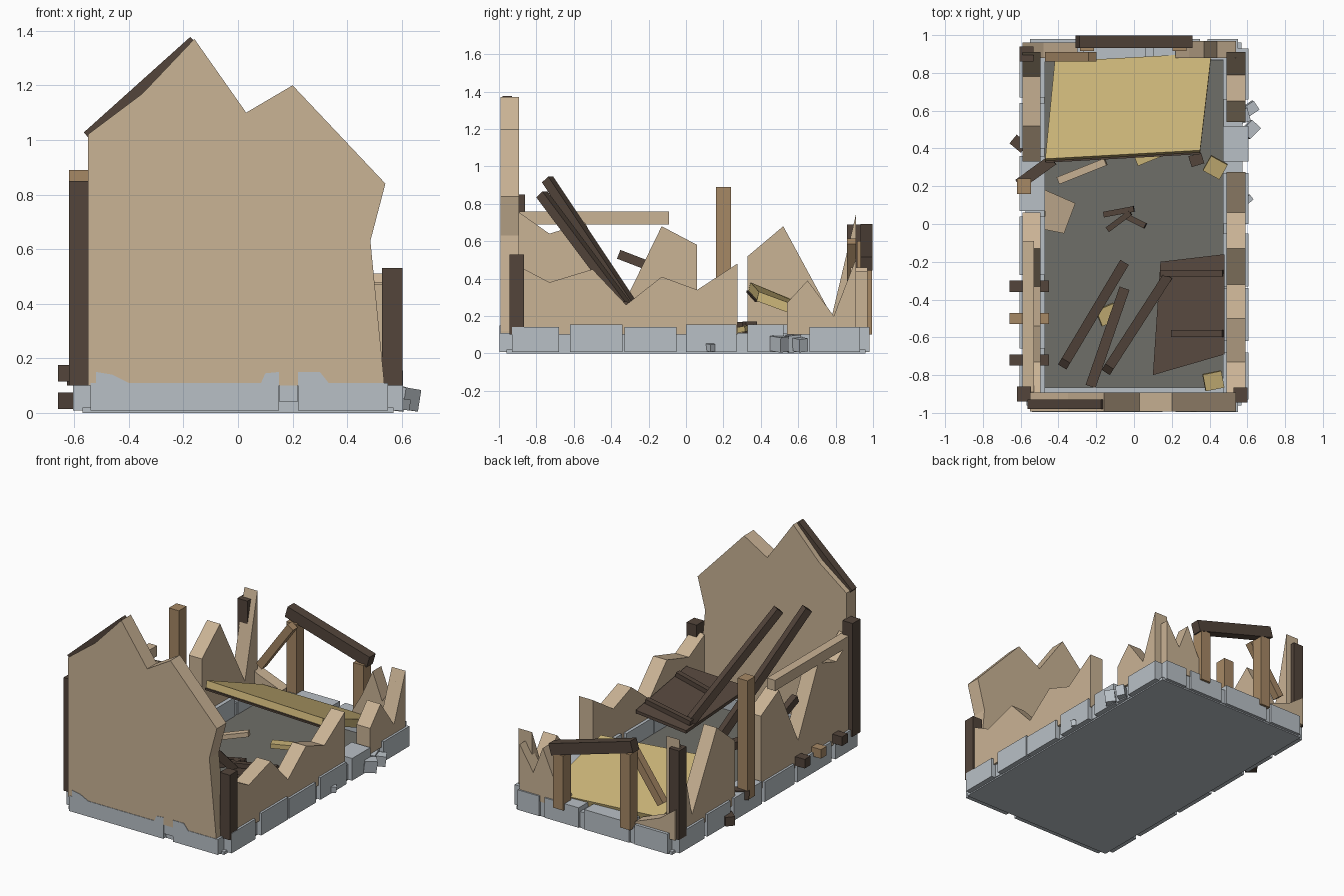
import bpy, bmesh, random
from mathutils import Vector, Matrix, Euler

random.seed(4)
old = bpy.data.objects.get("Cube")
if old:
    bpy.data.objects.remove(old, do_unlink=True)


def material(name, r, g, b):
    lin = [((c / 255 + 0.055) / 1.055) ** 2.4 for c in (r, g, b)] + [1]
    m = bpy.data.materials.new(name)
    m.use_nodes = True
    m.diffuse_color = lin
    m.node_tree.nodes["Principled BSDF"].inputs["Base Color"].default_value = lin
    return m


PLASTER = material("tan plaster", 202, 179, 149)
STONE = material("grey stone", 185, 192, 198)
FLOOR = material("dark grey floor", 111, 110, 104)
DARK = material("dark wood", 83, 69, 59)
LIGHT = material("light brown wood", 166, 136, 101)
THATCH = material("straw yellow", 201, 179, 119)


def finish(name, bm, mat):
    bmesh.ops.recalc_face_normals(bm, faces=bm.faces)
    me = bpy.data.meshes.new(name)
    bm.to_mesh(me)
    bm.free()
    me.materials.append(mat)
    ob = bpy.data.objects.new(name, me)
    bpy.context.collection.objects.link(ob)
    return ob


def prism(name, points, offset, mat):
    """Polygon extruded along an offset."""
    bm = bmesh.new()
    face = bm.faces.new([bm.verts.new(p) for p in points])
    new = bmesh.ops.extrude_face_region(bm, geom=[face], use_keep_orig=True)["geom"]
    verts = [v for v in new if isinstance(v, bmesh.types.BMVert)]
    bmesh.ops.translate(bm, verts=verts, vec=offset)
    return finish(name, bm, mat)


def box(name, centre, size, mat, rot=(0, 0, 0)):
    bm = bmesh.new()
    mtx = Matrix.Translation(centre) @ Euler(rot).to_matrix().to_4x4() @ Matrix.Diagonal((*size, 1))
    bmesh.ops.create_cube(bm, size=1, matrix=mtx)
    return finish(name, bm, mat)


def span(name, x, y, z, mat):
    c = [(a + b) / 2 for a, b in (x, y, z)]
    return box(name, c, [b - a for a, b in (x, y, z)], mat)


def beam(name, a, b, mat, w=0.06, h=0.06):
    a, b = Vector(a), Vector(b)
    rot = (b - a).to_track_quat('X', 'Z').to_euler()
    return box(name, (a + b) / 2, ((b - a).length, w, h), mat, rot)


BASE = 0.1


def wall_x(name, prof, y0, y1):
    """Wall running along x, closed down to the base."""
    pts = [(prof[0][0], BASE)] + prof + [(prof[-1][0], BASE)]
    return prism(name, [(u, y0, z) for u, z in pts], (0, y1 - y0, 0), PLASTER)


def wall_y(name, prof, x0, x1):
    """Wall running along y, closed down to the base."""
    pts = [(prof[0][0], BASE)] + prof + [(prof[-1][0], BASE)]
    return prism(name, [(x0, u, z) for u, z in pts], (x1 - x0, 0, 0), PLASTER)


# Stone slab, floor and recessed footing
span("base_slab", (-.57, .57), (-.96, .96), (0, .02), STONE)
span("floor", (-.48, .48), (-.88, .88), (.02, .03), FLOOR)
for s, side in ((1, "left"), (-1, "right")):
    box("footing_" + side, (s * .525, 0, .06), (.1, 1.86, .1), STONE)
for s, side in ((1, "back"), (-1, "front")):
    box("footing_" + side, (0, s * .915, .06), (1.08, .1, .1), STONE)

# Foundation blocks along each side
left_runs = [(-.93, -.68), (-.62, -.34), (-.33, -.05), (0, .27), (.33, .52), (.66, .93)]
right_runs = [(-.93, -.7), (-.66, -.3), (-.27, .04), (.07, .36), (.4, .64), (.67, .93)]
for s, runs in ((1, left_runs), (-1, right_runs)):
    for i, run in enumerate(runs):
        xs = sorted((s * .47, s * .605))
        span(f"side_block_{s}_{i}", xs, run, (.008, random.choice((.14, .155))), STONE)
for i, run in enumerate([(-.54, .15), (.22, .55)]):
    span(f"front_block_{i}", run, (-.996, -.88), (.008, .11), STONE)
for i, run in enumerate([(-.55, -.31), (-.27, .06), (.1, .35), (.39, .55)]):
    span(f"back_block_{i}", run, (.87, .98), (.008, .14), STONE)
span("front_gap_block", (.152, .218), (-.99, -.9), (.04, .11), STONE)

# Raised mortar on the front face
for i, pts in enumerate([[(-.52, .1), (-.52, .15), (-.46, .14), (-.38, .1)],
                         [(.08, .1), (.1, .145), (.15, .15), (.15, .1)],
                         [(.22, .1), (.22, .15), (.3, .15), (.34, .1)]]):
    prism(f"front_mortar_{i}", [(x, -.996, z) for x, z in pts], (0, .03, 0), STONE)

# Broken walls
wall_x("front_wall", [(-.55, 1.02), (-.35, 1.17), (-.16, 1.37), (.03, 1.1),
                      (.2, 1.2), (.54, .84), (.485, .63), (.535, .12)], -.993, -.893)
wall_y("left_side_wall_front", [(-.9, .47), (-.73, .38), (-.5, .45), (-.32, .26),
                                (-.13, .41), (.06, .34), (.275, .48)], .49, .59)
wall_y("left_side_wall_back", [(.54, .27), (.65, .39), (.79, .2), (.91, .51)], .49, .59)
wall_y("right_side_wall_front", [(-.9, .76), (-.73, .64), (-.54, .7), (-.33, .27),
                                 (-.13, .68), (.06, .58)], -.59, -.495)
wall_y("right_side_wall_back", [(.33, .52), (.52, .68), (.78, .2), (.91, .75)], -.59, -.495)
wall_x("back_wall_left", [(.22, .16), (.29, .28), (.37, .46), (.44, .28), (.54, .44)], .88, .97)
wall_x("back_wall_right", [(-.59, .3), (-.48, .22), (-.3, .15)], .88, .96)

# Upright posts
posts = [("front_right", -.582, -.9, .85, DARK), ("front_left", .565, -.905, .53, DARK),
         ("back_right", -.57, .9, .69, DARK), ("side", -.582, .2, .89, LIGHT),
         ("window_right", -.25, .955, .6, LIGHT), ("window_left", .24, .955, .46, LIGHT)]
for name, x, y, top, mat in posts:
    span(name + "_post", (x - .037, x + .037), (y - .04, y + .04), (.1, top), mat)

# Lintel, brace and beams resting on the walls
beam("back_lintel", (-.3, .965, .655), (.3, .965, .48), DARK, .065, .075)
beam("back_brace", (-.22, .885, .6), (-.45, .885, .28), LIGHT, .05, .05)
beam("gable_beam", (-.545, -.955, 1.005), (-.155, -.955, 1.355), DARK, .05, .06)
beam("side_rail", (-.56, -.89, .725), (-.56, -.09, .725), PLASTER, .06, .07)
beam("side_fallen_beam", (-.55, -.36, .53), (-.55, -.1, .43), DARK, .04, .05)
for y, mat in ((-.33, DARK), (-.5, LIGHT), (-.72, DARK)):
    beam("wall_peg", (-.66, y, .145), (-.45, y, .145), mat, .06, .06)
beam("low_peg", (-.64, .45, .045), (-.58, .4, .045), DARK, .06, .06)

# Leaning and fallen roof beams
beam("leaning_beam_1", (-.06, -.22, .15), (-.37, -.74, .93), DARK, .052, .05)
beam("leaning_beam_2", (.17, -.29, .21), (-.14, -.77, .85), DARK, .052, .05)
beam("fallen_beam", (-.05, -.34, .08), (-.23, -.86, .08), DARK, .055, .05)
beam("corner_fallen_beam", (-.61, .21, .13), (-.43, .34, .14), DARK, .06, .06)
box("short_prop", (.33, .34, .1), (.07, .06, .14), DARK, (0, 0, .3))

# Collapsed dark roof panel with battens
prism("dark_roof_panel", [(.14, -.2, .19), (.48, -.16, .25), (.48, -.69, .34), (.1, -.8, .26)],
      (0, 0, -.02), DARK)
beam("batten_1", (.14, -.26, .22), (.47, -.26, .28), DARK, .035, .03)
beam("batten_2", (.2, -.58, .27), (.47, -.58, .335), DARK, .035, .03)

# Collapsed straw roof panel
prism("straw_panel", [(-.47, .345, .38), (.35, .39, .33), (.41, .905, .14), (-.42, .86, .17)],
      (0, -.012, -.05), THATCH)
beam("straw_panel_front_batten", (-.47, .337, .33), (.35, .382, .28), DARK, .025, .012)
beam("straw_panel_back_batten", (-.42, .86, .1), (.4, .89, .08), DARK, .03, .03)

# Rubble on the floor
prism("plaster_chunk", [(-.47, .18, .1), (-.31, .11, .06), (-.37, -.05, .06), (-.47, -.03, .1)],
      (0, 0, -.04), PLASTER)
beam("plaster_strip", (-.4, .23, .06), (-.15, .33, .12), PLASTER, .04, .03)
beam("straw_strip", (.01, .335, .09), (.22, .42, .09), THATCH, .06, .03)
for a, b in (((-.16, .05), (.0, .08)), ((-.14, -.03), (-.02, .06)), ((-.04, .04), (.06, -.01))):
    beam("splinter", (*a, .05), (*b, .07), DARK, .03, .03)
for x, y, z, turn in ((-.14, -.48, .05, .4), (.43, .3, .13, -.5), (.42, -.83, .15, .2)):
    box("straw_scrap", (x, y, z), (.1, .09, .03), THATCH, (.15, .1, turn))

# Loose stones outside the breach
for x, y, size, turn in ((.615, .61, .07, .6), (.615, .5, .08, .8),
                         (.605, .13, .04, .7), (.56, .57, .09, .3)):
    box("loose_stone", (x, y, size / 2 + .012), (size, size * .8, size), STONE, (.1, .12, turn))
